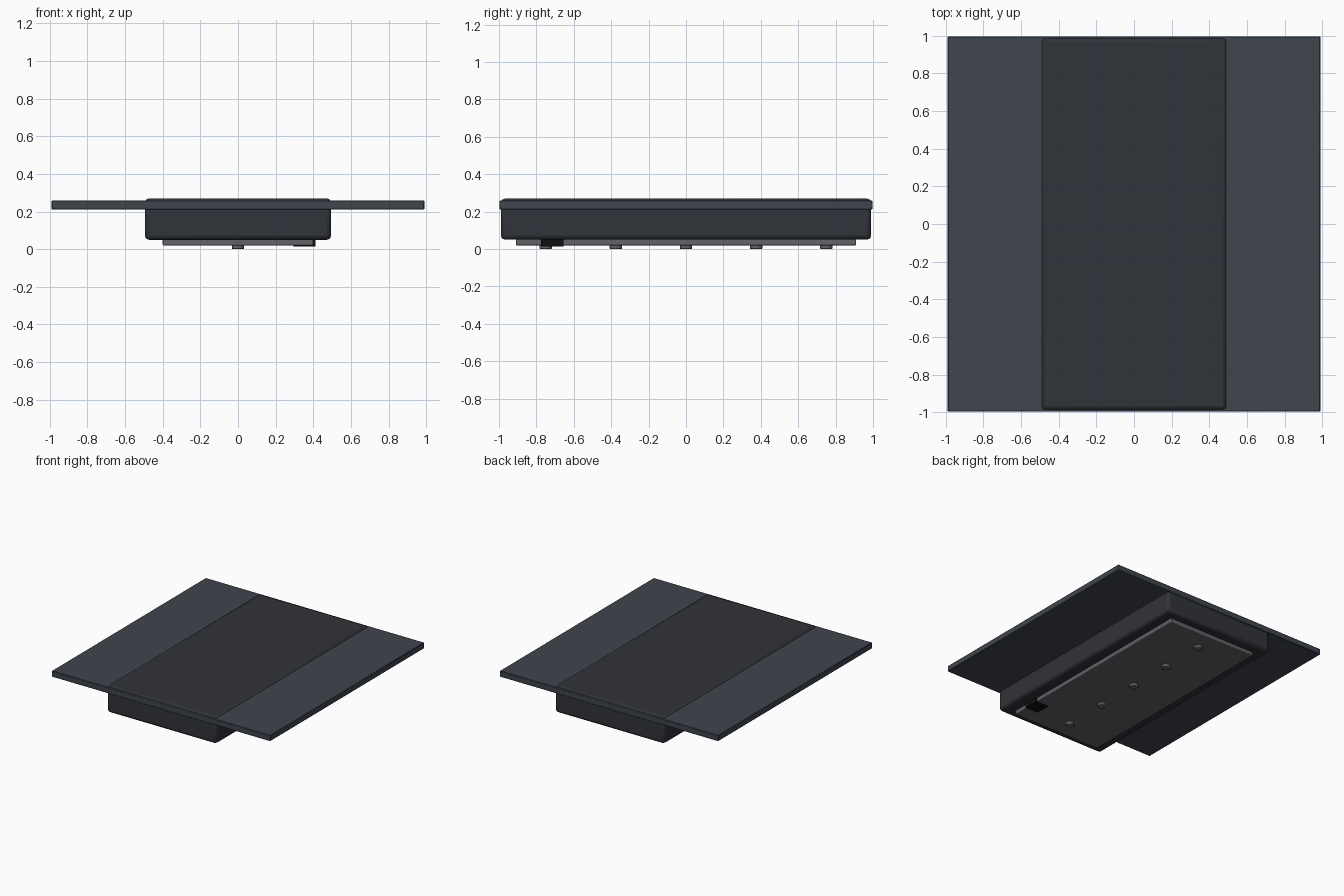
import bpy
from mathutils import Vector

if "Cube" in bpy.data.objects:
    bpy.data.objects.remove(bpy.data.objects["Cube"])


def material(name, rgb):
    m = bpy.data.materials.new(name)
    m.diffuse_color = (*rgb, 1)
    m.use_nodes = True
    m.node_tree.nodes["Principled BSDF"].inputs["Base Color"].default_value = m.diffuse_color
    return m


def finish(ob, name, mat, bevel, segments):
    ob.name = name
    ob.data.materials.append(mat)
    if bevel:
        mod = ob.modifiers.new("bevel", 'BEVEL')
        mod.width = bevel
        mod.segments = segments
    bpy.ops.object.shade_smooth_by_angle()
    return ob


def box(name, lo, hi, mat, bevel=0, segments=2):
    lo, hi = Vector(lo), Vector(hi)
    bpy.ops.mesh.primitive_cube_add(size=1, location=(lo + hi) / 2)
    ob = bpy.context.object
    ob.scale = hi - lo
    bpy.ops.object.transform_apply(location=False, rotation=False, scale=True)
    return finish(ob, name, mat, bevel, segments)


body_mat = material("dark_shell", (0.03, 0.033, 0.04))
glass_mat = material("slate_panel", (0.05, 0.06, 0.075))
metal_mat = material("grey_metal", (0.12, 0.125, 0.135))
black_mat = material("black_plastic", (0.005, 0.005, 0.005))

# Main housing, its top rising just above the wide panel
box("housing", (-0.495, -0.99, 0.05), (0.495, 0.99, 0.27), body_mat, 0.022)

# Wide thin panel forming both wings
box("wing_panel", (-0.99, -0.997, 0.211), (0.99, 0.997, 0.26), glass_mat, 0.004, 1)

# Underside cover plate
box("bottom_plate", (-0.4, -0.91, 0.02), (0.4, 0.91, 0.06), metal_mat, 0.006)

# Black connector block at the edge of the cover
box("connector", (0.295, -0.775, 0.014), (0.412, -0.655, 0.055), black_mat)

# Row of screws along the centre line
for i in range(5):
    bpy.ops.mesh.primitive_cylinder_add(
        vertices=24, radius=0.033, depth=0.03,
        location=(0, -0.75 + 0.375 * i, 0.015))
    finish(bpy.context.object, f"screw_{i + 1}", metal_mat, 0.005, 2)
